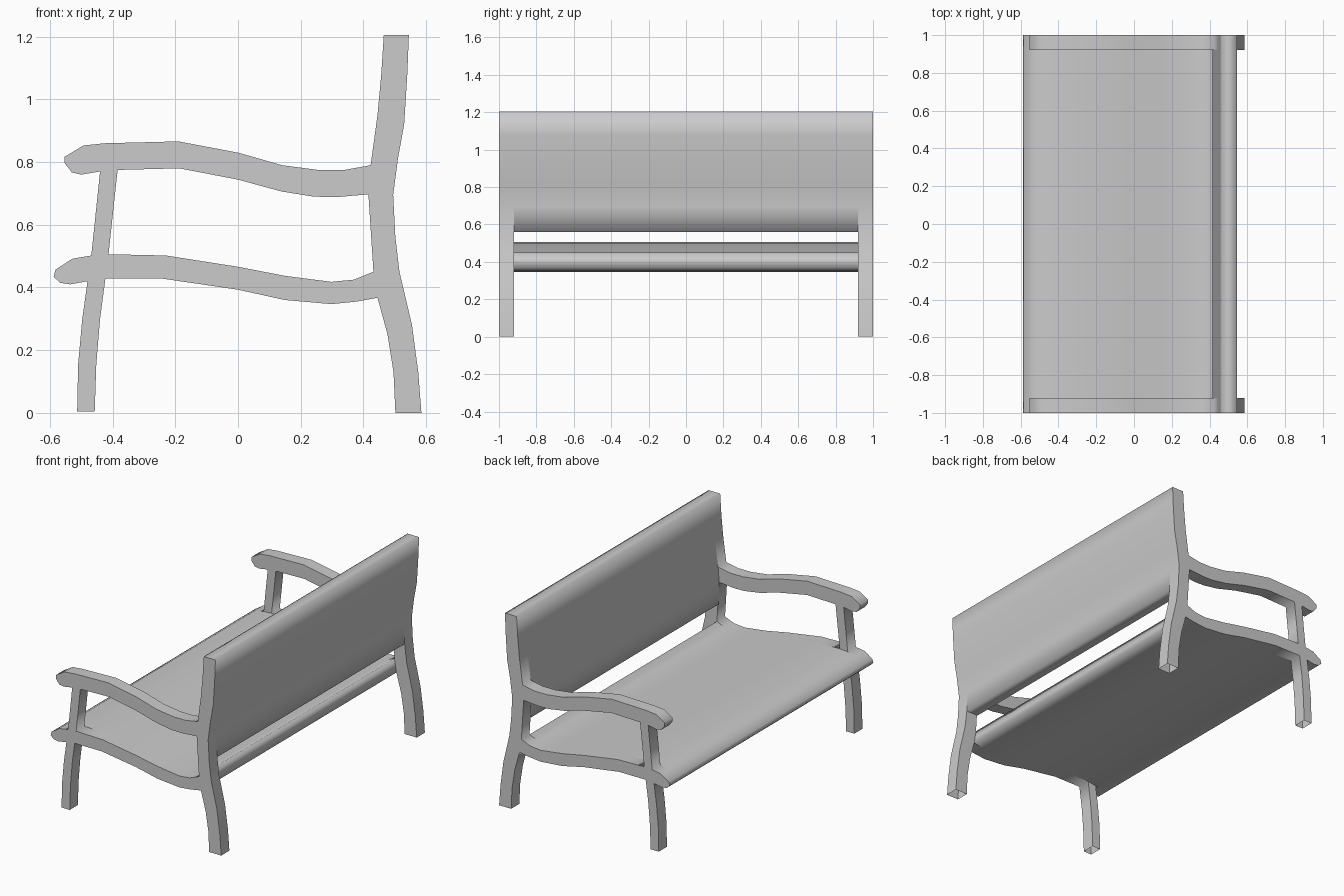
import bpy
import bmesh
from math import radians
from mathutils import Matrix

if "Cube" in bpy.data.objects:
    bpy.data.objects.remove(bpy.data.objects["Cube"])

HALF_LENGTH = 1.0
FRAME_WIDTH = 0.08
TOP = 1.205

material = bpy.data.materials.new("plain grey")
material.use_nodes = True
GREY = (0.6, 0.6, 0.6, 1)
material.diffuse_color = GREY
material.node_tree.nodes["Principled BSDF"].inputs["Base Color"].default_value = GREY

# Side profile pieces as (x, z); rails and arms run from front to back, posts upwards
arm_nose = [(-.44, .77), (-.5, .76), (-.53, .767), (-.553, .797), (-.553, .817),
            (-.493, .853), (-.425, .86)]
arm_top = [(-.19, .866), (0, .83), (.14, .79), (.255, .775), (.34, .775)]
arm_under = [(-.384, .775), (-.187, .78), (0, .744), (.14, .706), (.24, .69),
             (.31, .688), (.416, .697)]
seat_nose = [(-.48, .42), (-.535, .41), (-.567, .415), (-.588, .434), (-.582, .457),
             (-.528, .492), (-.468, .502)]
seat_top = [(-.413, .506), (-.23, .502), (0, .466), (.15, .437), (.298, .418),
            (.37, .425), (.432, .45)]
seat_under = [(-.423, .428), (-.24, .428), (0, .393), (.15, .36), (.298, .347),
              (.378, .355), (.445, .367)]
front_leg_front = [(-.513, .005), (-.51, .155), (-.497, .297)]
front_leg_back = [(-.457, .005), (-.452, .155), (-.44, .3)]
back_leg_front = [(.502, 0), (.496, .13), (.477, .25)]
back_leg_back = [(.585, 0), (.575, .13), (.555, .28), (.515, .45)]
back_front = [(.423, .79), (.445, .95), (.457, 1.08), (.465, TOP)]
back_rear = [(.502, .56), (.495, .695), (.51, .81), (.53, .92), (.54, 1.08), (.545, TOP)]


def add_object(name, bm):
    bmesh.ops.recalc_face_normals(bm, faces=bm.faces)
    mesh = bpy.data.meshes.new(name)
    bm.to_mesh(mesh)
    bm.free()
    mesh.materials.append(material)
    obj = bpy.data.objects.new(name, mesh)
    bpy.context.collection.objects.link(obj)
    return obj


def side_frame(name, loops, y):
    """Fill an outline with its opening and give it thickness."""
    curve = bpy.data.curves.new(name + "_outline", "CURVE")
    curve.dimensions = "2D"
    curve.fill_mode = "BOTH"
    curve.extrude = FRAME_WIDTH / 2
    for loop in loops:
        spline = curve.splines.new("POLY")
        spline.points.add(len(loop) - 1)
        for point, (x, z) in zip(spline.points, loop):
            point.co = (x, z, 0, 1)
        spline.use_cyclic_u = True
    helper = bpy.data.objects.new(name + "_outline", curve)
    bm = bmesh.new()
    bm.from_mesh(helper.to_mesh())
    helper.to_mesh_clear()
    bpy.data.objects.remove(helper)
    bmesh.ops.remove_doubles(bm, verts=bm.verts, dist=0.0001)
    bm.transform(Matrix.Translation((0, y, 0)) @ Matrix.Rotation(radians(90), 4, "X"))
    bmesh.ops.recalc_face_normals(bm, faces=bm.faces)
    # The feet are hollow underneath
    feet = [f for f in bm.faces if all(v.co.z < 0.01 for v in f.verts)]
    bmesh.ops.delete(bm, geom=feet, context="FACES")
    add_object(name, bm)


def panel(name, profile):
    """Run a closed profile between the two side frames."""
    reach = HALF_LENGTH - FRAME_WIDTH
    bm = bmesh.new()
    ends = [[bm.verts.new((x, y, z)) for x, z in profile] for y in (-reach, reach)]
    near, far = ends
    for i in range(len(profile)):
        bm.faces.new((near[i - 1], near[i], far[i], far[i - 1]))
    for face in bm.faces:
        face.smooth = True
    add_object(name, bm)


# Side frames: legs, seat rail, arm and back post in one outline
outline = (back_leg_back + back_rear + back_front[::-1] + arm_top[::-1]
           + arm_nose[::-1] + seat_nose[::-1] + front_leg_front[::-1]
           + front_leg_back + seat_under + back_leg_front[::-1])
opening = arm_under + seat_top[::-1]
for side, sign in (("left", 1), ("right", -1)):
    side_frame(side + "_side_frame", (outline, opening),
               sign * (HALF_LENGTH - FRAME_WIDTH / 2))

# Seat and backrest panels, flush with the frames
panel("seat", seat_nose + seat_top + seat_under[::-1])
panel("backrest", [(.42, .56), (.416, .697)] + back_front + back_rear[::-1])
